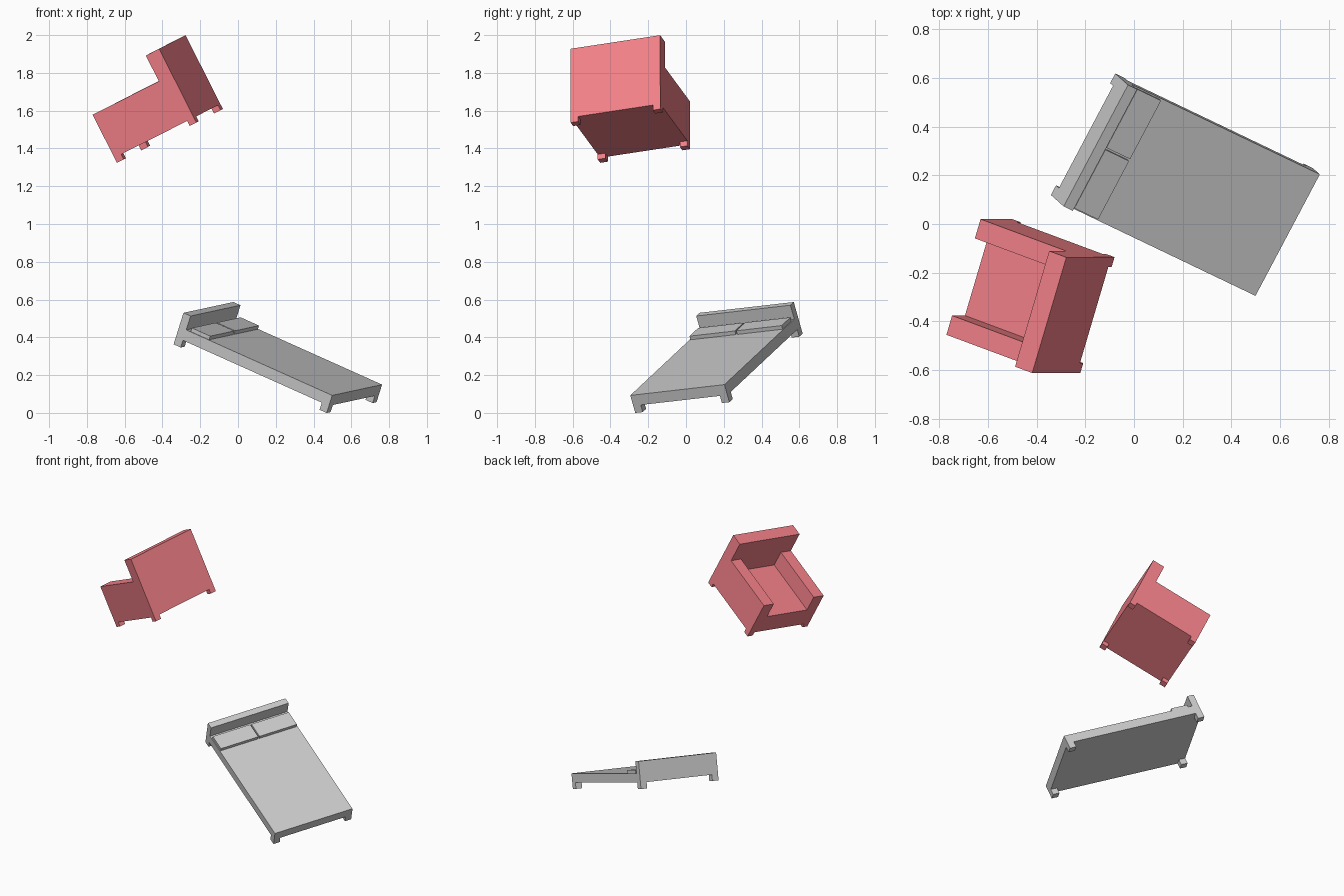
import bpy, bmesh
from mathutils import Vector, Matrix

if "Cube" in bpy.data.objects:
    bpy.data.objects.remove(bpy.data.objects["Cube"])


def frame(origin, x_dir, y_dir):
    """Orthonormal placement matrix from an origin and two rough axes."""
    x = Vector(x_dir).normalized()
    y = Vector(y_dir)
    y = (y - x * y.dot(x)).normalized()
    m = Matrix((x, y, x.cross(y))).transposed().to_4x4()
    m.translation = Vector(origin)
    return m


def box(name, lo, hi, place, mat=None):
    """Box between two local corners, placed by a matrix."""
    lo, hi = Vector(lo), Vector(hi)
    bm = bmesh.new()
    bmesh.ops.create_cube(bm, size=1)
    bmesh.ops.scale(bm, vec=hi - lo, verts=bm.verts)
    bmesh.ops.translate(bm, vec=(lo + hi) / 2, verts=bm.verts)
    me = bpy.data.meshes.new(name)
    bm.to_mesh(me)
    bm.free()
    ob = bpy.data.objects.new(name, me)
    ob.matrix_world = place
    if mat:
        me.materials.append(mat)
    bpy.context.collection.objects.link(ob)


def legs(prefix, length, width, size, height, place, mat=None):
    """Four square legs flush with the corners."""
    for ex, end in enumerate(("a", "b")):
        for ey, side in enumerate(("left", "right")):
            x, y = ex * (length - size), ey * (width - size)
            box(f"{prefix}_leg_{end}_{side}", (x, y, 0),
                (x + size, y + size, height), place, mat)


red = bpy.data.materials.new("red_fabric")
red.diffuse_color = (0.9, 0.22, 0.25, 1)
red.use_nodes = True
red.node_tree.nodes["Principled BSDF"].inputs["Base Color"].default_value = red.diffuse_color

# Bed: local x runs head to foot, y across, z up
bed = frame((-0.341, 0.119, 0.363), (0.836, -0.400, -0.375), (0.465, 0.879, 0.101))
L, W, LEG, HEAD = 0.969, 0.567, 0.041, 0.045
legs("bed", L, W, 0.045, LEG, bed)
box("headboard", (0, 0, LEG), (HEAD, W, 0.181), bed)
box("bed_frame", (HEAD, 0, LEG), (L, W, 0.07), bed)
box("mattress", (HEAD, 0, 0.07), (L, W, 0.101), bed)
for i, side in enumerate(("left", "right")):
    y = 0.006 + i * 0.282
    box("pillow_" + side, (0.07, y, 0.101), (0.186, y + 0.273, 0.122), bed)

# Armchair: local x runs front to back, y across, z up
chair = frame((-0.641, -0.454, 1.324), (0.847, -0.315, 0.428), (0.28, 0.949, 0.144))
D, CW, FOOT, T = 0.497, 0.50, 0.03, 0.083
legs("chair", D, CW, 0.042, FOOT, chair, red)
box("chair_back", (D - T, 0, FOOT), (D, CW, 0.438), chair, red)
box("chair_seat", (0, T, FOOT), (D - T, CW - T, 0.168), chair, red)
for side, y in (("left", 0), ("right", CW - T)):
    box("chair_arm_" + side, (0, y, FOOT), (D - T, y + T, 0.285), chair, red)
